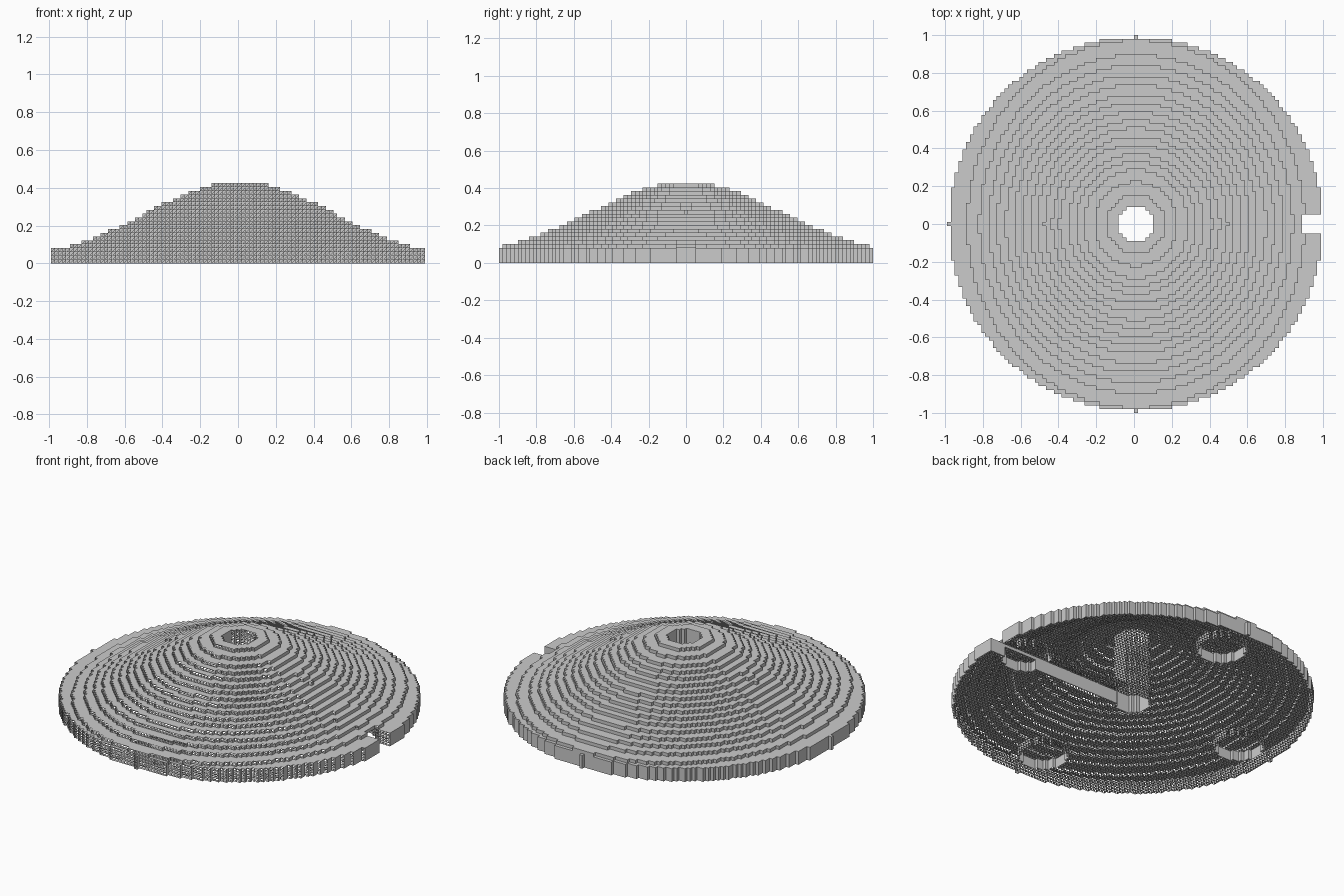
import bpy
import math

if "Cube" in bpy.data.objects:
    bpy.data.objects.remove(bpy.data.objects["Cube"])

CELL = 2 / 99          # size of one block
R = 49                 # disc radius in blocks
RECESS = 38            # distance of the round recesses from the centre

# Outer radius of each terrace, from the top level down to the one above the rim
TERRACES = [0.155, 0.22, 0.28, 0.32, 0.36, 0.405, 0.445, 0.485, 0.525,
            0.565, 0.605, 0.645, 0.69, 0.735, 0.78, 0.83, 0.895]
TOP, RIM = 21, 4


def dome_level(x, y):
    r = math.hypot(x, y)
    stretch = 1 + 0.09 * r * (y / r) ** 2          # terraces are slightly longer in y
    for n, radius in enumerate(TERRACES):
        if r / stretch <= radius:
            return TOP - n
    return RIM


def column(i, j):
    """Bottom and top block level of the column at i, j; (0, 0) when empty."""
    d2 = i * i + j * j
    if d2 > R * R or d2 <= 20:                     # outside, or the central shaft
        return 0, 0
    top, bottom = dome_level(i * CELL, j * CELL), 0
    for cx, cy in ((RECESS, 0), (-RECESS, 0), (0, RECESS), (0, -RECESS)):
        if (i - cx) ** 2 + (j - cy) ** 2 <= 6.5 ** 2:
            bottom = 3                             # round recess underneath
    if i > 0 and abs(j) <= 2:
        bottom = 4                                 # cable channel
        if i >= 44:                                # channel breaks through the rim
            return 0, 0
    return bottom, top


cols = {(i, j): column(i, j) for i in range(-R - 1, R + 2) for j in range(-R - 1, R + 2)}
index, verts, faces = {}, [], []


def vert(x, y, z):
    key = (x, y, z)
    if key not in index:
        index[key] = len(verts)
        verts.append((x * CELL, (y - 0.5) * CELL, z * CELL))
    return index[key]


def face(*points):
    faces.append([vert(*p) for p in points])


for (i, j), (b, t) in cols.items():
    if t == 0:
        continue
    # stepped top
    face((i, j, t), (i + 1, j, t), (i + 1, j + 1, t), (i, j + 1, t))
    # underside and recess ceilings: an open lattice, one triangle per block
    face((i, j, b), (i, j + 1, b), (i + 1, j + 1, b))
    # vertical walls towards lower or empty neighbours
    sides = (((1, 0), (i + 1, j), (i + 1, j + 1)), ((-1, 0), (i, j + 1), (i, j)),
             ((0, 1), (i + 1, j + 1), (i, j + 1)), ((0, -1), (i, j), (i + 1, j)))
    for (dx, dy), p, q in sides:
        nb, nt = cols[i + dx, j + dy]
        for k in range(b, t):
            if nb <= k < nt:
                continue
            corners = [(*p, k), (*q, k), (*q, k + 1), (*p, k + 1)]
            # front-facing walls are the same open lattice
            face(*(corners[:3] if dy < 0 else corners))

mesh = bpy.data.meshes.new("stepped_dome")
mesh.from_pydata(verts, [], faces)
mesh.update()
grey = bpy.data.materials.new("light_grey")
grey.diffuse_color = (0.6, 0.6, 0.6, 1)
grey.use_nodes = True
grey.node_tree.nodes["Principled BSDF"].inputs["Base Color"].default_value = grey.diffuse_color
mesh.materials.append(grey)
dome = bpy.data.objects.new("stepped_dome", mesh)
bpy.context.collection.objects.link(dome)
